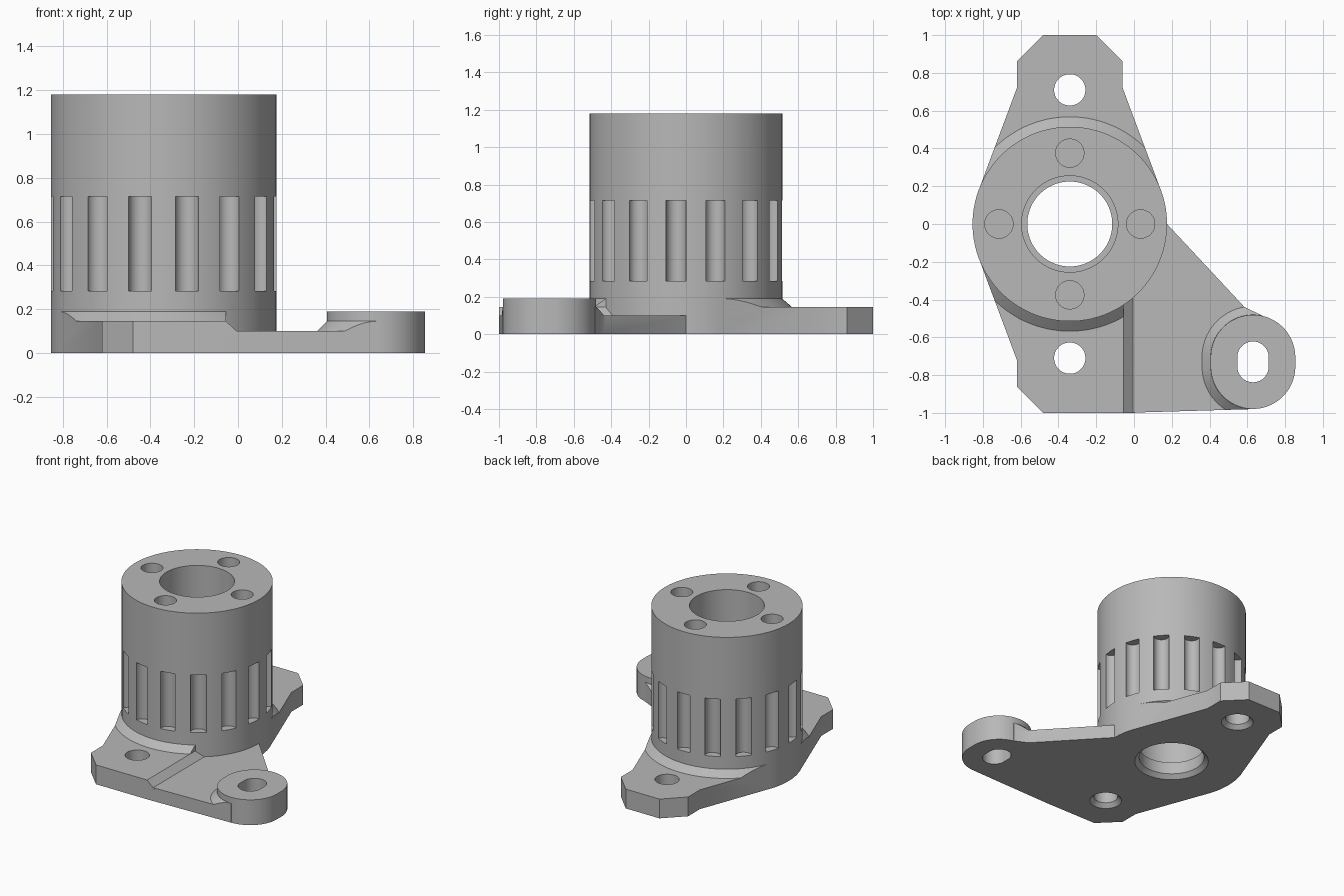
import bpy, bmesh, math

cube = bpy.data.objects.get("Cube")
if cube:
    bpy.data.objects.remove(cube, do_unlink=True)

CX = -0.34            # barrel axis
BX, BY = 0.63, -0.73  # side boss centre

grey = bpy.data.materials.new("plain grey")
grey.use_nodes = True
grey.diffuse_color = (0.48, 0.48, 0.48, 1)
bsdf = next(n for n in grey.node_tree.nodes if n.type == 'BSDF_PRINCIPLED')
bsdf.inputs["Base Color"].default_value = (0.48, 0.48, 0.48, 1)


def loft(name, low, z0, z1, high=None):
    """Solid between two outlines with equal point counts."""
    high = high or low
    bm = bmesh.new()
    a = [bm.verts.new((x, y, z0)) for x, y in low]
    b = [bm.verts.new((x, y, z1)) for x, y in high]
    bm.faces.new(a)
    bm.faces.new(b)
    for i in range(len(a)):
        j = (i + 1) % len(a)
        bm.faces.new((a[i], a[j], b[j], b[i]))
    bmesh.ops.recalc_face_normals(bm, faces=bm.faces)
    mesh = bpy.data.meshes.new(name)
    bm.to_mesh(mesh)
    bm.free()
    mesh.materials.append(grey)
    ob = bpy.data.objects.new(name, mesh)
    bpy.context.collection.objects.link(ob)
    return ob


def ring(x, y, r, half=0.0, n=64):
    """Circle, or a slot shape stretched along y by half each way."""
    pts = []
    for i in range(n):
        t = 2 * math.pi * (i + 0.5) / n
        s = math.sin(t)
        pts.append((x + r * math.cos(t), y + r * s + math.copysign(half, s)))
    return pts


def boolean(target, tool, op):
    """Apply one boolean and discard the tool."""
    tool.hide_render = True
    mod = target.modifiers.new(op, 'BOOLEAN')
    mod.operation = op
    mod.solver = 'EXACT'
    mod.object = tool
    bpy.context.view_layer.objects.active = target
    bpy.ops.object.modifier_apply(modifier=mod.name)
    bpy.data.objects.remove(tool, do_unlink=True)


# Outlines of the two-eared flange and the lower side web
flange_pts = [(-.48, 1), (-.20, 1), (-.06, .86), (-.06, .72), (.142, .18),
              (.142, 0), (-.055, 0), (-.055, -1), (-.48, -1), (-.62, -.86),
              (-.62, -.72), (-.822, -.18), (-.822, .18), (-.62, .72), (-.62, .86)]
web_pts = [(CX, 0), (.175, 0), (.585, -.44), (.68, -.485), (.70, -.60),
           (.70, -.90), (.63, -.98), (-.055, -1), (-.1, -1)]

# Barrel and flange
mount = loft("motor_mount", ring(CX, 0, .515, n=96), 0, 1.18)
flange = loft("flange", flange_pts, 0, .145)

# Conical collar trimmed to the flange outline
collar = loft("collar", ring(CX, 0, .585, n=96), .13, .19, ring(CX, 0, .515, n=96))
boolean(collar, loft("collar_trim", flange_pts, .05, .3), 'INTERSECT')

# Web with sloping step up to the flange
web = loft("web", web_pts, 0, .1)
step = loft("step", [(-.08, -1), (.005, -1), (.005, -.2), (-.08, -.2)], .09, .145,
            [(-.08, -1), (-.055, -1), (-.055, -.2), (-.08, -.2)])

# Side boss and its skirt trimmed to the web outline
boss = loft("boss", ring(BX, BY, .224, .025), 0, .19)
skirt = loft("skirt", ring(BX, BY, .28, .025), .09, .145, ring(BX, BY, .225, .025))
boolean(skirt, loft("skirt_trim", web_pts, .05, .3), 'INTERSECT')

for part in (flange, collar, web, step, boss, skirt):
    boolean(mount, part, 'UNION')

# Stepped bore with bottom chamfer
cutters = [loft("bore", ring(CX, 0, .225), -.1, 1.3),
           loft("upper_bore", ring(CX, 0, .255), .12, 1.3),
           loft("bore_chamfer", ring(CX, 0, .265), -.01, .03, ring(CX, 0, .225)),
           loft("boss_slot", ring(BX, BY, .083, .025), -.1, .3)]

# Ear holes, chamfered underneath
for y in (-.71, .71):
    cutters.append(loft("ear_hole", ring(CX, y, .083, n=40), -.1, .3))
    cutters.append(loft("ear_chamfer", ring(CX, y, .12, n=40), -.01, .03,
                        ring(CX, y, .083, n=40)))

# Blind holes in the top face
for k in range(4):
    t = k * math.pi / 2
    cutters.append(loft("top_hole", ring(CX + .375 * math.cos(t), .375 * math.sin(t),
                                         .075, n=40), .85, 1.3))

# Round-bottomed grip grooves around the barrel
for k in range(15):
    t = math.pi / 2 + k * math.tau / 15
    cutters.append(loft("groove", ring(CX + .507 * math.cos(t), .507 * math.sin(t),
                                       .054, n=28), .283, .714))

for cutter in cutters:
    boolean(mount, cutter, 'DIFFERENCE')

bpy.ops.object.select_all(action='DESELECT')
mount.select_set(True)
bpy.context.view_layer.objects.active = mount
bpy.ops.object.shade_smooth_by_angle(angle=math.radians(25))
